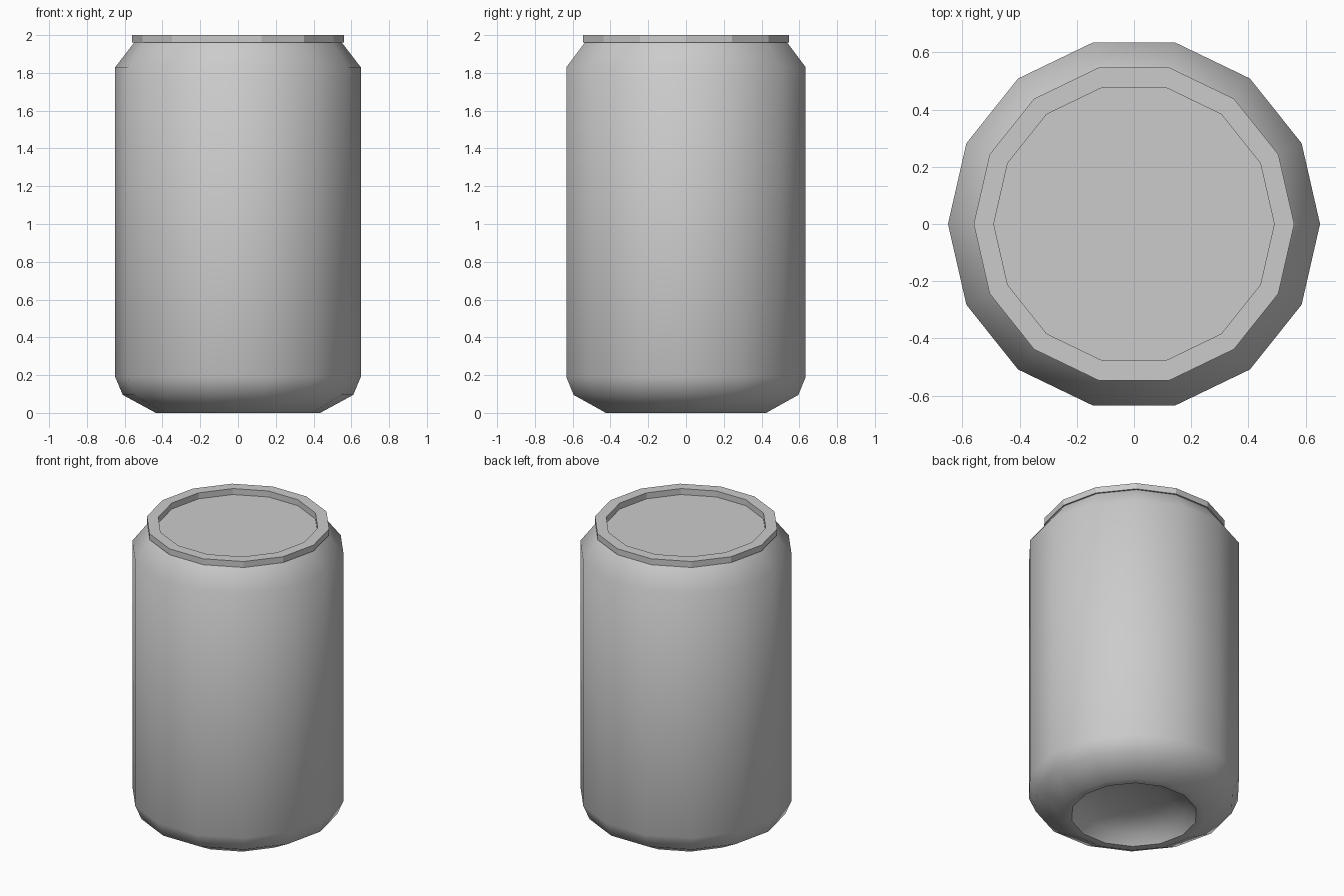
import bpy, bmesh
from math import cos, sin, tau, radians

if "Cube" in bpy.data.objects:
    bpy.data.objects.remove(bpy.data.objects["Cube"])

SIDES = 14


def lathe(name, profile, smooth_angle):
    """Spin (radius, z) points around z; radius 0 becomes a single pole."""
    bm = bmesh.new()
    rings = []
    for r, z in profile:
        n = 1 if r == 0 else SIDES
        rings.append([bm.verts.new((r * cos(tau * i / SIDES), r * sin(tau * i / SIDES), z))
                      for i in range(n)])
    for a, b in zip(rings, rings[1:]):
        for i in range(SIDES):
            j = (i + 1) % SIDES
            quad = [a[i % len(a)], a[j % len(a)], b[j % len(b)], b[i % len(b)]]
            bm.faces.new(list(dict.fromkeys(quad)))
    bmesh.ops.recalc_face_normals(bm, faces=bm.faces)
    mesh = bpy.data.meshes.new(name)
    bm.to_mesh(mesh)
    bm.free()
    obj = bpy.data.objects.new(name, mesh)
    bpy.context.collection.objects.link(obj)
    bpy.ops.object.select_all(action='DESELECT')
    obj.select_set(True)
    bpy.context.view_layer.objects.active = obj
    bpy.ops.object.shade_smooth_by_angle(angle=radians(smooth_angle))
    return obj


# Whole can: domed base, foot ring, body, shoulder, rim and recessed lid
lathe("drink_can", [
    (0, 0.12), (0.20, 0.105), (0.33, 0.06),             # concave base
    (0.385, 0), (0.435, 0),                             # foot ring
    (0.61, 0.095), (0.65, 0.19), (0.65, 1.83),          # body
    (0.55, 1.96),                                       # shoulder
    (0.56, 1.96), (0.56, 2.0), (0.49, 2.0),             # rim
    (0.49, 1.96), (0, 1.96),                            # lid
], 40)

# Rim edges and facets stay crisp: mark the rim and lid faces flat
can = bpy.data.objects["drink_can"]
for p in can.data.polygons:
    if p.center.z > 1.955:
        p.use_smooth = False
